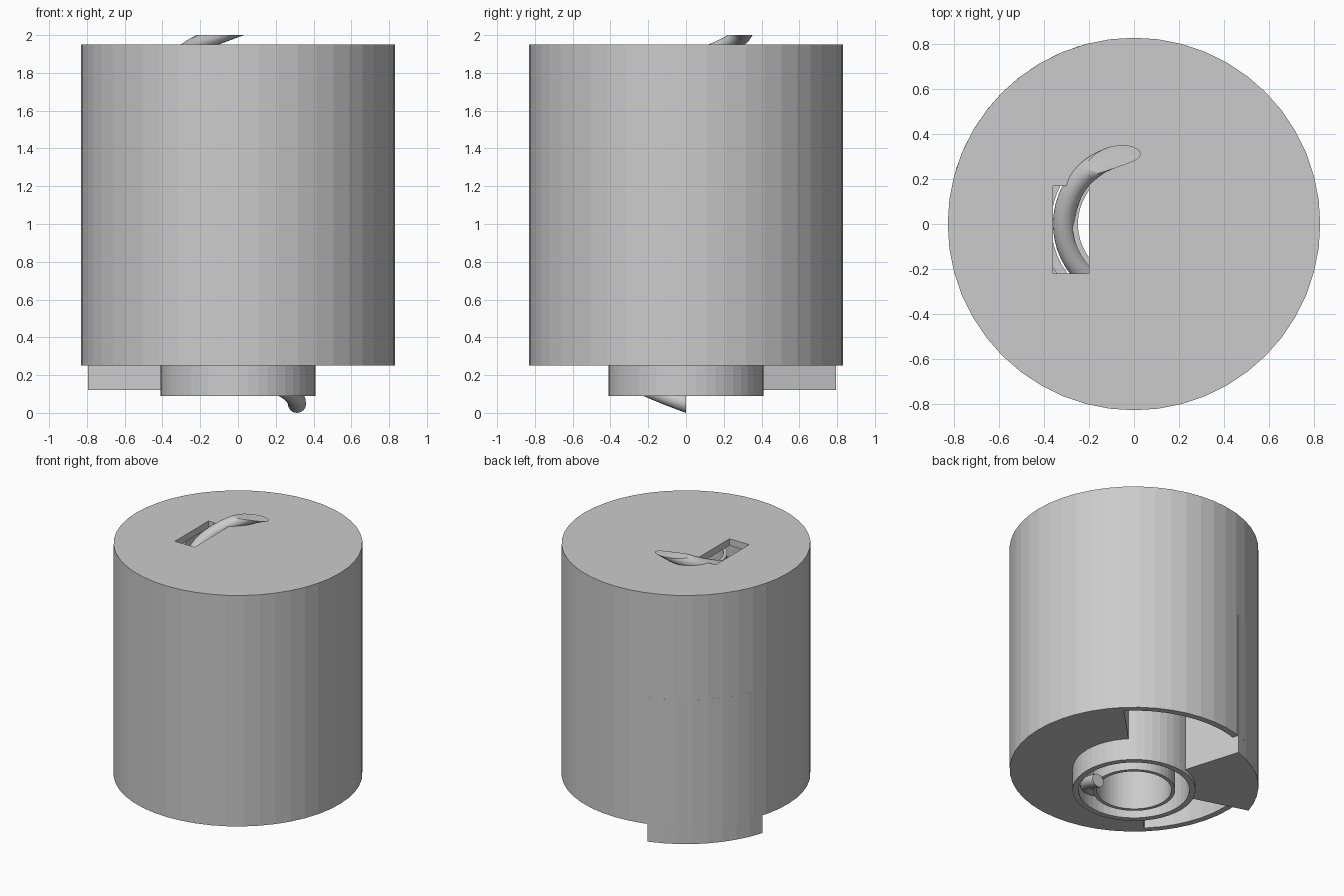
import bpy, bmesh
from math import sin, cos, radians, pi, tau

cube = bpy.data.objects.get("Cube")
if cube:
    bpy.data.objects.remove(cube)

grey = bpy.data.materials.new("light_grey")
grey.use_nodes = True
COLOUR = (0.6, 0.6, 0.6, 1)
grey.diffuse_color = COLOUR
grey.node_tree.nodes["Principled BSDF"].inputs["Base Color"].default_value = COLOUR


def make(name, bm):
    bmesh.ops.recalc_face_normals(bm, faces=bm.faces[:])
    mesh = bpy.data.meshes.new(name)
    bm.to_mesh(mesh)
    bm.free()
    mesh.materials.append(grey)
    ob = bpy.data.objects.new(name, mesh)
    bpy.context.collection.objects.link(ob)
    return ob


def cylinder(name, r, z0, z1, sides=48):
    bm = bmesh.new()
    bmesh.ops.create_cone(bm, cap_ends=True, segments=sides, radius1=r, radius2=r, depth=z1 - z0)
    bmesh.ops.translate(bm, verts=bm.verts[:], vec=(0, 0, (z0 + z1) / 2))
    return make(name, bm)


def sweep(name, sections, closed=False):
    """Bridge a list of equal point loops; cap the ends unless closed."""
    bm = bmesh.new()
    loops = [[bm.verts.new(p) for p in s] for s in sections]
    pairs = list(zip(loops, loops[1:]))
    if closed:
        pairs.append((loops[-1], loops[0]))
    else:
        bm.faces.new(loops[0])
        bm.faces.new(loops[-1])
    for a, b in pairs:
        for i in range(len(a)):
            j = (i + 1) % len(a)
            bm.faces.new((a[i], a[j], b[j], b[i]))
    return make(name, bm)


def ring(name, r0, r1, z0, z1, a0=0, a1=360, steps=48):
    """Ring, or a sector of one, with a rectangular section."""
    full = a1 - a0 == 360
    sections = []
    for k in range(steps if full else steps + 1):
        a = radians(a0 + (a1 - a0) * k / steps)
        sections.append([(r * cos(a), r * sin(a), z)
                         for r, z in ((r0, z0), (r1, z0), (r1, z1), (r0, z1))])
    return sweep(name, sections, full)


def cut(target, cutter):
    cutter.hide_render = True
    mod = target.modifiers.new("cut", "BOOLEAN")
    mod.operation, mod.solver, mod.object = "DIFFERENCE", "EXACT", cutter
    bpy.context.view_layer.objects.active = target
    bpy.ops.object.modifier_apply(modifier=mod.name)
    bpy.data.objects.remove(cutter)


# Drum with a hollow core, a half-ring opening below and a slot in the lid
body = cylinder("drum_body", 0.83, 0.25, 1.95)
cut(body, cylinder("core_cutter", 0.40, 0.1, 1.9))
cut(body, ring("opening_cutter", 0.38, 0.785, 0.1, 1.18, 45, 225, 24))
bm = bmesh.new()
bmesh.ops.create_cube(bm, size=1)
for v in bm.verts:
    v.co = (-0.28 + 0.16 * v.co.x, -0.025 + 0.39 * v.co.y, 1.98 + 0.2 * v.co.z)
cut(body, make("slot_cutter", bm))

# Collar and inner tube around the through bore
ring("collar", 0.37, 0.41, 0.09, 1.895)
ring("inner_tube", 0.25, 0.275, 0.09, 1.88)

# Stop block projecting out of the opening
ring("stop_block", 0.405, 0.83, 0.12, 1.18, 107, 163, 8)

# Spiral coil in the groove, rising clockwise and trimmed flat at the top
RADIUS, TUBE, PITCH, STEPS = 0.312, 0.049, 0.723, 150
sections = []
for k in range(STEPS + 1):
    turn = 2.82 * k / STEPS
    a = -tau * turn
    section = []
    for i in range(16):
        t = tau * i / 16
        r = RADIUS + TUBE * cos(t)
        section.append((r * cos(a), r * sin(a), TUBE + PITCH * turn + TUBE * sin(t)))
    sections.append(section)
coil = sweep("spiral_coil", sections)
bm = bmesh.new()
bm.from_mesh(coil.data)
res = bmesh.ops.bisect_plane(bm, geom=bm.verts[:] + bm.edges[:] + bm.faces[:],
                             plane_co=(0, 0, 2), plane_no=(0, 0, 1), clear_outer=True)
rim = [e for e in res["geom_cut"] if isinstance(e, bmesh.types.BMEdge)]
bmesh.ops.contextual_create(bm, geom=rim)
bm.to_mesh(coil.data)
bm.free()

bpy.ops.object.select_all(action="DESELECT")
coil.select_set(True)
bpy.context.view_layer.objects.active = coil
bpy.ops.object.shade_smooth_by_angle(angle=radians(40))
